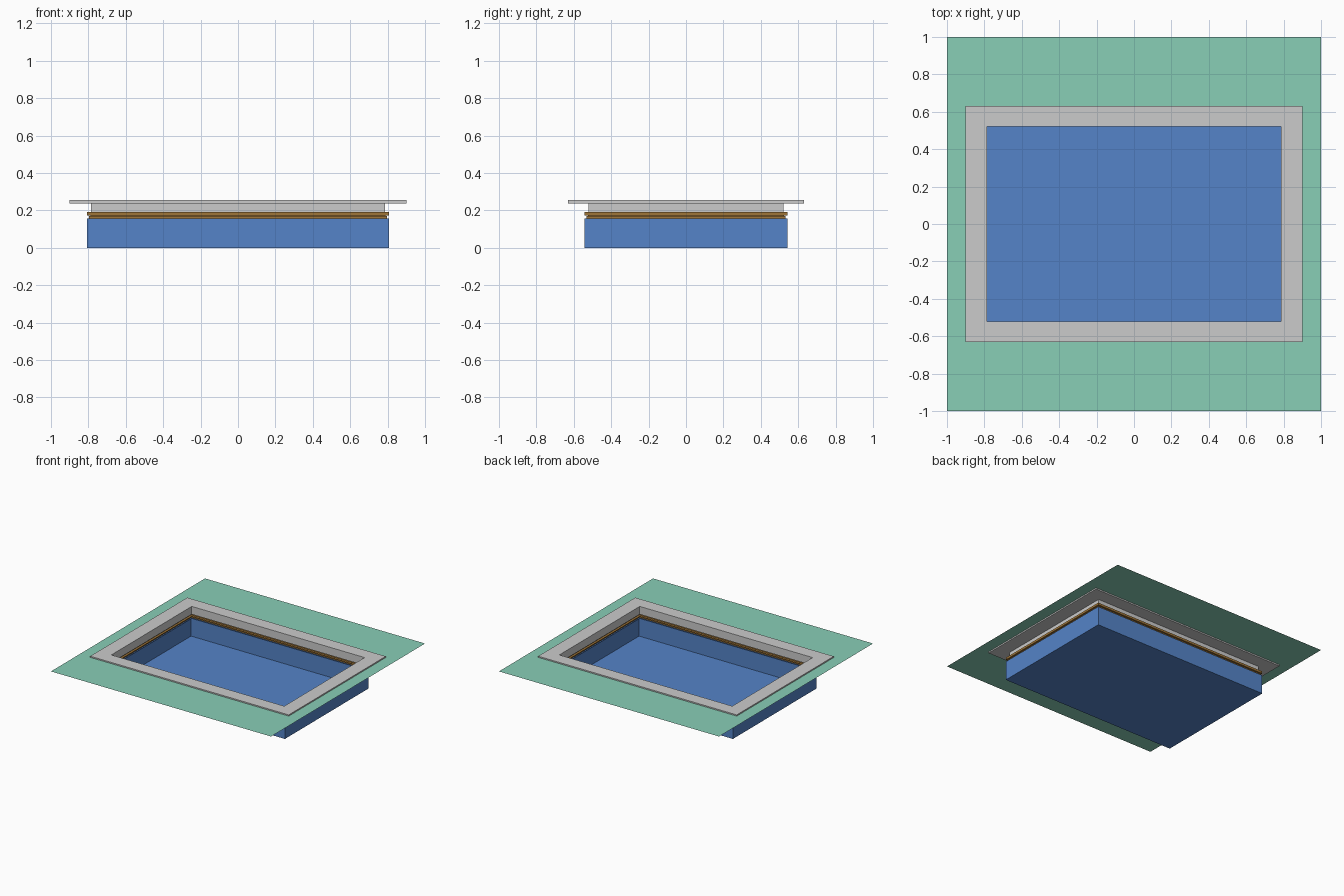
import bpy, bmesh

if "Cube" in bpy.data.objects:
    bpy.data.objects.remove(bpy.data.objects["Cube"])

# inner half sizes of the pool opening
HX, HY = 0.786, 0.522


def material(name, color):
    m = bpy.data.materials.new(name)
    m.diffuse_color = color
    m.use_nodes = True
    m.node_tree.nodes["Principled BSDF"].inputs["Base Color"].default_value = m.diffuse_color
    return m


def rect_rings(name, rings, mat=None, closed=False, floor=False):
    """Skin a stack of rectangles (half x, half y, z) into one surface."""
    bm = bmesh.new()
    loops = [[bm.verts.new((sx * x, sy * y, z))
              for sx, sy in ((-1, -1), (1, -1), (1, 1), (-1, 1))]
             for x, y, z in rings]
    pairs = list(zip(loops, loops[1:]))
    if closed:
        pairs.append((loops[-1], loops[0]))
    for a, b in pairs:
        for i in range(4):
            j = (i + 1) % 4
            bm.faces.new((a[i], a[j], b[j], b[i]))
    if floor:
        bm.faces.new(loops[-1])
    bmesh.ops.recalc_face_normals(bm, faces=bm.faces)
    mesh = bpy.data.meshes.new(name)
    bm.to_mesh(mesh)
    bm.free()
    ob = bpy.data.objects.new(name, mesh)
    bpy.context.collection.objects.link(ob)
    if mat:
        mesh.materials.append(mat)
    return ob


def grow(d, z):
    """Opening rectangle widened by d at height z."""
    return (HX + d, HY + d, z)


green = material("lawn_green", (0.25, 0.62, 0.47, 1))
blue = material("liner_blue", (0.09, 0.23, 0.58, 1))
brown = material("channel_brown", (0.35, 0.18, 0.04, 1))

# lawn sheet with the pool opening hidden below the coping
lawn = rect_rings("lawn", [(1, 1, 0.247), grow(0.0, 0.247)], green)
if lawn.data.polygons[0].normal.z < 0:
    lawn.data.flip_normals()

# flat stone coping around the edge
rect_rings("coping", [(0.902, 0.63, 0.236), (0.902, 0.63, 0.257),
                      grow(0, 0.257), grow(0, 0.236)], closed=True)

# upper wall below the coping
rect_rings("upper_wall", [grow(0, 0.236), grow(0, 0.192)])

# recessed channel with its lower lip
rect_rings("channel", [grow(0, 0.192), grow(0.02, 0.192), grow(0.02, 0.174),
                       grow(0.002, 0.174), grow(0.002, 0.170),
                       grow(0.011, 0.170), grow(0.011, 0.158)], brown)

# blue basin
rect_rings("basin", [grow(0.0, 0.158), grow(0.02, 0.158), grow(0.02, 0)],
           blue, floor=True)
